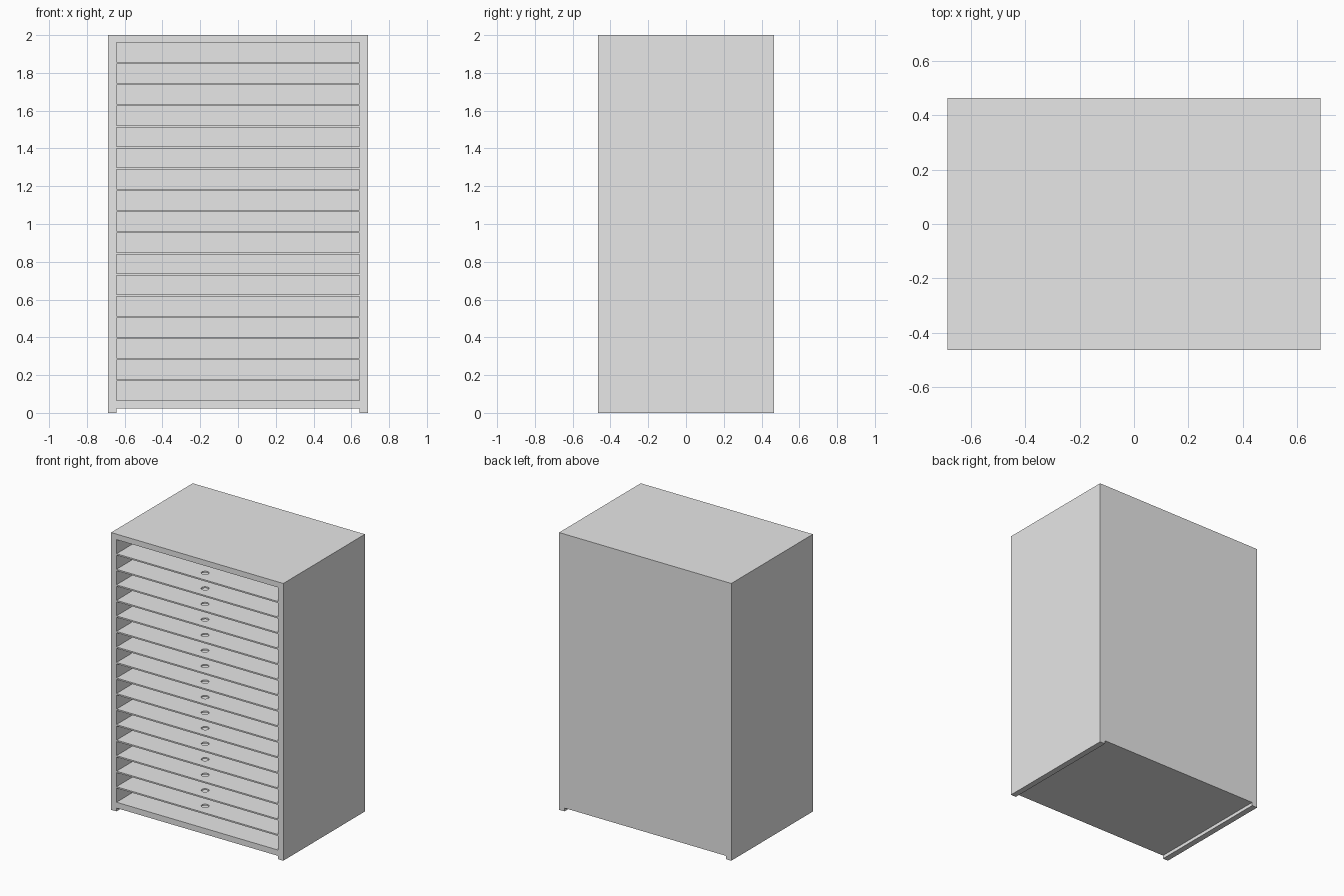
import bpy, bmesh
from math import cos, sin, tau
from mathutils import Vector

HALF_W, HALF_D, HEIGHT = 0.687, 0.465, 2.0
IN_W, IN_BOTTOM, IN_TOP = 0.644, 0.066, 1.96      # inside of the cabinet
BACK_Y = HALF_D - 0.042
FOOT_H = 0.024
BAYS, SHELF_T = 17, 0.0105
PITCH = (IN_TOP - IN_BOTTOM + SHELF_T) / BAYS

cube = bpy.data.objects.get("Cube")
if cube:
    bpy.data.objects.remove(cube, do_unlink=True)

grey = bpy.data.materials.new("plain grey")
grey.use_nodes = True
grey.diffuse_color = (0.8, 0.8, 0.8, 1)
grey.node_tree.nodes["Principled BSDF"].inputs["Base Color"].default_value = grey.diffuse_color


def prism(name, loops, direction):
    """Fill an outline (plus any hole outlines) and extrude it into a solid."""
    bm = bmesh.new()
    edges = []
    for loop in loops:
        verts = [bm.verts.new(p) for p in loop]
        edges += [bm.edges.new((v, verts[i - 1])) for i, v in enumerate(verts)]
    if len(loops) == 1:
        bm.faces.new(verts)
    else:
        bmesh.ops.triangle_fill(bm, edges=edges, use_beauty=True)
    grown = bmesh.ops.extrude_face_region(bm, geom=bm.faces[:], use_keep_orig=True)
    moved = [g for g in grown["geom"] if isinstance(g, bmesh.types.BMVert)]
    bmesh.ops.translate(bm, verts=moved, vec=Vector(direction))
    bmesh.ops.recalc_face_normals(bm, faces=bm.faces[:])
    mesh = bpy.data.meshes.new(name)
    bm.to_mesh(mesh)
    bm.free()
    mesh.materials.append(grey)
    obj = bpy.data.objects.new(name, mesh)
    bpy.context.collection.objects.link(obj)
    return obj


def apply_modifier(obj, mod):
    bpy.context.view_layer.objects.active = obj
    bpy.ops.object.modifier_apply(modifier=mod.name)


# Cabinet body: front profile with a foot runner under each side
half = [(IN_W, FOOT_H), (IN_W, 0), (HALF_W, 0), (HALF_W, HEIGHT)]
outline = half + [(-x, z) for x, z in reversed(half)]
body = prism("cabinet_body", [[(x, -HALF_D, z) for x, z in outline]], (0, 2 * HALF_D, 0))

# Hollow the body from the front, leaving the back panel
front = -HALF_D - 0.1
opening = [(-IN_W, front, IN_BOTTOM), (IN_W, front, IN_BOTTOM),
           (IN_W, front, IN_TOP), (-IN_W, front, IN_TOP)]
cutter = prism("opening_cutter", [opening], (0, BACK_Y - front, 0))
cutter.hide_render = True
hollow = body.modifiers.new("hollow", "BOOLEAN")
hollow.operation, hollow.solver, hollow.object = "DIFFERENCE", "EXACT", cutter
apply_modifier(body, hollow)
bpy.data.objects.remove(cutter, do_unlink=True)

# Stack of thin shelves, each with a finger hole near the front
z = IN_BOTTOM + PITCH - SHELF_T
board = [(-IN_W, -HALF_D, z), (IN_W, -HALF_D, z), (IN_W, BACK_Y, z), (-IN_W, BACK_Y, z)]
hole = [(0.026 * cos(tau * i / 32), -HALF_D + 0.09 + 0.026 * sin(tau * i / 32), z)
        for i in range(32)]
shelves = prism("shelves", [board, hole], (0, 0, SHELF_T))
stack = shelves.modifiers.new("stack", "ARRAY")
stack.count = BAYS - 1
stack.use_relative_offset = False
stack.use_constant_offset = True
stack.constant_offset_displace = (0, 0, PITCH)
apply_modifier(shelves, stack)
